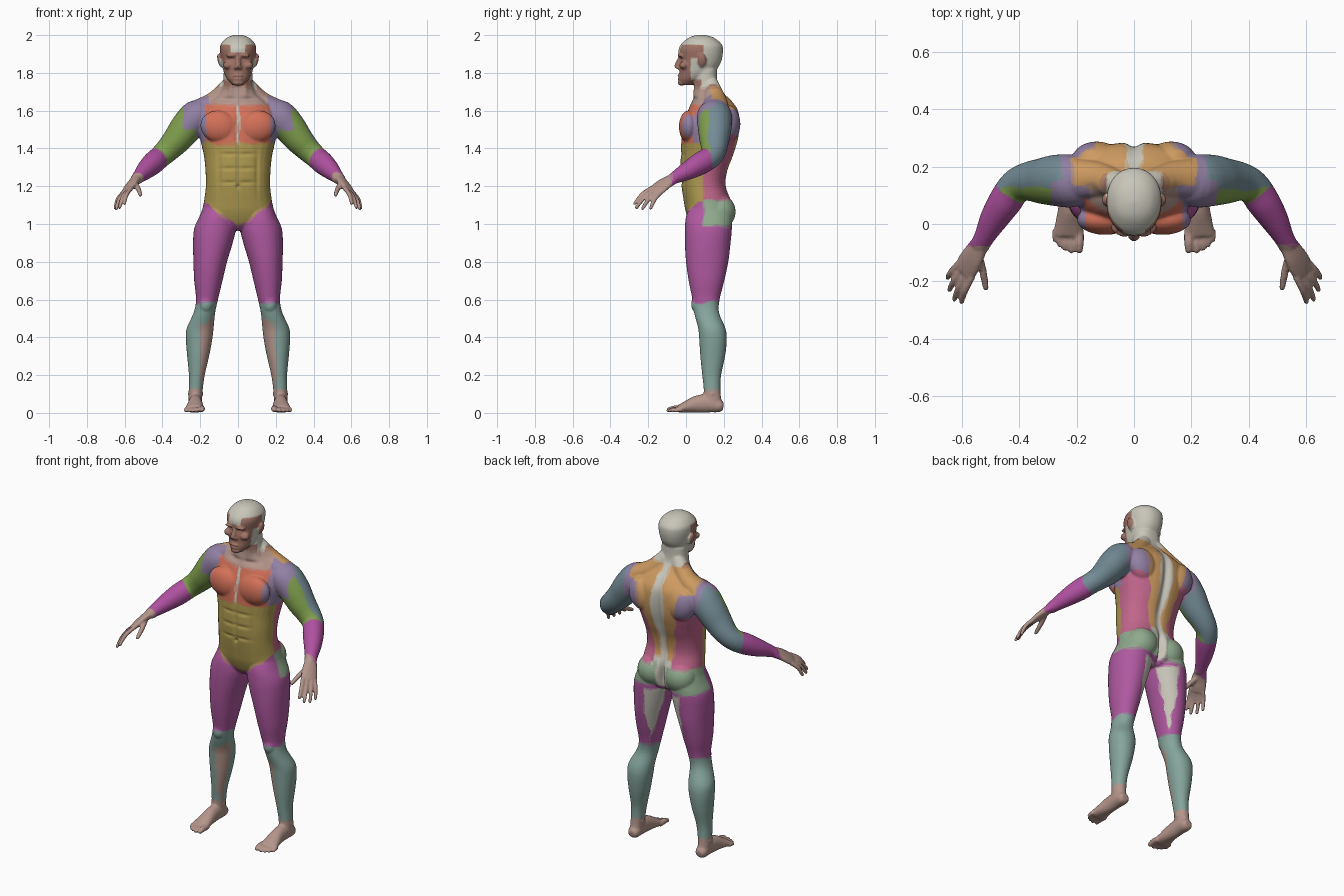
import bpy, bmesh, math
from mathutils import Vector, Matrix, noise

bm = bmesh.new()


def spline(rows, n=4):
    """Smoothly interpolate rows of numbers (Catmull-Rom)."""
    out = []
    for i in range(len(rows) - 1):
        p0, p1, p2, p3 = rows[max(i - 1, 0)], rows[i], rows[i + 1], rows[min(i + 2, len(rows) - 1)]
        for k in range(n):
            t = k / n
            out.append([b + .5 * t * (c - a + t * (2*a - 5*b + 4*c - d + t * (3*(b - c) + d - a)))
                        for a, b, c, d in zip(p0, p1, p2, p3)])
    return out + [list(rows[-1])]


def tube(rows, ref=(0, 0, 1), axis=None, mirror=True, sides=28, power=2.0):
    """Loft ellipses (x, y, z, a, b); a lies along ref, b across it."""
    rows = spline(rows)
    ctr = [Vector(r[:3]) for r in rows]
    for sx in ((1, -1) if mirror else (1,)):
        rings = []
        for i, r in enumerate(rows):
            t = Vector(axis) if axis else (ctr[min(i + 1, len(ctr) - 1)] - ctr[max(i - 1, 0)]).normalized()
            u = Vector(ref)
            u = (u - t * u.dot(t)).normalized()
            v = t.cross(u)
            ring = []
            for k in range(sides):
                c, s = math.cos(math.tau * k / sides), math.sin(math.tau * k / sides)
                f = (abs(c) ** power + abs(s) ** power) ** (-1 / power)
                p = ctr[i] + u * (r[3] * c * f) + v * (r[4] * s * f)
                ring.append(bm.verts.new((p.x * sx, p.y, p.z)))
            rings.append(ring)
        for a, b in zip(rings, rings[1:]):
            for k in range(sides):
                j = (k + 1) % sides
                bm.faces.new((a[k], a[j], b[j], b[k]))
        bm.faces.new(rings[0])
        bm.faces.new(rings[-1])


def stack(rows, mirror=False, power=2.0):
    """Horizontal sections (z, x, half width, y front, y back)."""
    tube([(x, (f + b) / 2, z, w, (b - f) / 2) for z, x, w, f, b in rows],
         (1, 0, 0), (0, 0, 1), mirror, 36, power)


def ball(c, r, mirror=True, rot=0):
    for sx in ((1, -1) if mirror else (1,)):
        m = Matrix.Translation((c[0] * sx, c[1], c[2])) @ Matrix.Rotation(rot * sx, 4, 'Y') @ Matrix.Diagonal((*r, 1))
        bmesh.ops.create_uvsphere(bm, u_segments=24, v_segments=16, radius=1, matrix=m)


def digit(a, b, c, r):
    """Finger or toe with a rounded end."""
    tube([(*a, r, r), (*b, r * 1.02, r * 1.02), (*c, r * .8, r * .8)], sides=14)
    ball(c, (r * .8,) * 3)


# torso and neck
stack([(.965, 0, .09, .06, .19), (1.0, 0, .15, .025, .23), (1.06, 0, .188, .0, .245), (1.12, 0, .18, -.012, .24),
       (1.2, 0, .17, -.024, .212), (1.28, 0, .172, -.03, .22), (1.36, 0, .18, -.028, .25), (1.45, 0, .2, -.025, .277),
       (1.53, 0, .21, -.018, .285), (1.6, 0, .2, .01, .277), (1.65, 0, .15, .03, .245), (1.69, 0, .1, .042, .205),
       (1.74, 0, .08, .045, .17), (1.82, 0, .075, .04, .165)], power=2.35)
# chest, trapezius, shoulder blades, buttocks
ball((.1, .015, 1.515), (.1, .053, .085), rot=-.25)
tube([(.03, .13, 1.74, .05, .04), (.12, .155, 1.655, .05, .06), (.22, .155, 1.595, .06, .075)])
ball((.13, .225, 1.53), (.085, .063, .1), rot=.3)
ball((.092, .18, 1.065), (.09, .083, .09))
# head
stack([(1.735, 0, .028, -.025, .03), (1.765, 0, .056, -.038, .09), (1.8, 0, .074, -.035, .145), (1.84, 0, .084, -.036, .178),
       (1.88, 0, .091, -.036, .192), (1.92, 0, .096, -.04, .196), (1.95, 0, .092, -.027, .19), (1.98, 0, .068, .005, .158),
       (1.995, 0, .04, .035, .125), (2.002, 0, .01, .07, .085)], power=2.15)
# nose, lips, chin, brow, cheekbones, ears
tube([(0, -.03, 1.88, .012, .01), (0, -.045, 1.85, .012, .014), (0, -.05, 1.829, .013, .014)], (0, 1, 0), mirror=False)
ball((.011, -.041, 1.827), (.011, .014, .009))
ball((0, -.036, 1.784), (.026, .012, .007), False)
ball((0, -.034, 1.77), (.024, .012, .008), False)
ball((0, -.025, 1.748), (.03, .018, .016), False)
ball((.034, -.03, 1.892), (.03, .016, .009), rot=.1)
ball((.055, -.012, 1.84), (.025, .024, .02))
ball((.097, .085, 1.865), (.011, .024, .036), rot=.25)
# arms
tube([(.16, .15, 1.6, .06, .075), (.215, .15, 1.572, .088, .092), (.27, .152, 1.515, .086, .09), (.32, .15, 1.45, .077, .08),
      (.37, .148, 1.395, .066, .068), (.413, .13, 1.355, .06, .06), (.452, .075, 1.32, .06, .058),
      (.49, .015, 1.285, .05, .049), (.522, -.045, 1.253, .036, .036), (.54, -.078, 1.234, .028, .034)])
# hands
W = Vector((.66, .66, -.38))
tube([(.535, -.065, 1.24, .032, .026), (.56, -.11, 1.215, .043, .021), (.58, -.145, 1.188, .047, .018),
      (.593, -.168, 1.17, .044, .014)], W)
knuckle = Vector((.588, -.16, 1.176))
tips = ((-.036, (.602, -.272, 1.108)), (-.012, (.627, -.262, 1.088)), (.012, (.644, -.23, 1.082)), (.035, (.65, -.187, 1.084)))
for s, tip in tips:
    k = knuckle + W * s
    digit(k, k.lerp(Vector(tip), .5) + Vector((.006, -.004, .008)), tip, .0118)
digit((.543, -.105, 1.215), (.527, -.165, 1.185), (.517, -.222, 1.155), .0135)
# legs
stack([(1.13, .1, .07, .04, .2), (1.05, .112, .088, .003, .24), (.98, .121, .11, -.006, .243), (.9, .133, .105, -.006, .236),
       (.8, .147, .089, .0, .224), (.7, .157, .075, .014, .203), (.6, .164, .058, .034, .178), (.53, .178, .057, .043, .175),
       (.45, .2, .071, .064, .208), (.39, .206, .07, .07, .216), (.3, .211, .058, .076, .207), (.2, .218, .042, .086, .186),
       (.12, .224, .037, .094, .182), (.05, .227, .035, .09, .19)], True, 2.1)
# kneecap and ankle bones
ball((.17, .06, .575), (.036, .033, .045))
ball((.224, .14, .1), (.043, .018, .018))
# feet and toes
tube([(.226, .198, .032, .018, .022), (.226, .178, .036, .034, .034), (.226, .12, .05, .048, .036), (.226, .06, .046, .046, .038),
      (.228, .0, .031, .031, .047), (.23, -.04, .02, .02, .053)])
for x, y, r in ((.191, -.09, .0165), (.219, -.094, .0125), (.241, -.086, .0115), (.26, -.074, .011), (.276, -.056, .0105)):
    digit((x, -.02, r + .004), (x, y * .7, r + .006), (x, y, r), r)

# fuse all parts into one smooth skin
bmesh.ops.recalc_face_normals(bm, faces=bm.faces)
raw = bpy.data.meshes.new("raw")
bm.to_mesh(raw)
bm.free()
body = bpy.data.objects.new("body", raw)
bpy.context.collection.objects.link(body)
rm = body.modifiers.new("fuse", 'REMESH')
rm.mode, rm.voxel_size = 'VOXEL', .006
sm = body.modifiers.new("soften", 'SMOOTH')
sm.factor, sm.iterations = .5, 4
me = bpy.data.meshes.new_from_object(body.evaluated_get(bpy.context.evaluated_depsgraph_get()))
body.modifiers.clear()
body.data = me

# sculpted grooves and bumps: centre, radii, y offset
dents = [((.035, -.04, 1.868), (.021, .04, .013), .013), ((.035, -.035, 1.866), (.012, .04, .007), -.008),
         ((0, -.04, 1.777), (.022, .03, .0045), .007), ((0, -.04, 1.53), (.016, .05, .08), .014),
         ((0, -.03, 1.3), (.01, .05, .14), .008), ((0, -.03, 1.2), (.009, .05, .011), .012),
         ((0, .27, 1.42), (.022, .09, .26), -.02), ((0, .25, 1.05), (.014, .1, .08), -.04),
         ((.1, -.03, 1.28), (.012, .05, .13), .007), ((.16, .12, 1.69), (.05, .03, .02), .008),
         ((.055, .05, 1.66), (.05, .05, .014), .012), ((.04, .05, 1.73), (.014, .04, .06), -.009)]
dents += [((.045, -.03, z), (.045, .05, .009), .006) for z in (1.22, 1.295, 1.37)]
for v in me.vertices:
    x, y, z = abs(v.co.x), v.co.y, v.co.z
    for c, r, d in dents:
        q = ((x - c[0]) / r[0]) ** 2 + ((y - c[1]) / r[1]) ** 2 + ((z - c[2]) / r[2]) ** 2
        if q < 7:
            v.co.y += d * math.exp(-q)

# muscle-group colours (display values)
col = dict(scalp=(.78, .77, .72), face=(.62, .45, .4), skin=(.7, .58, .54), chest=(.82, .44, .35), belly=(.68, .6, .32),
           shoulder=(.57, .5, .64), biceps=(.5, .62, .31), triceps=(.45, .54, .58), forearm=(.68, .32, .62),
           thigh=(.68, .35, .62), shin=(.52, .64, .61), trapezius=(.8, .6, .38), flank=(.75, .4, .54), glute=(.56, .66, .55))


def region(p):
    x, y, z = abs(p.x), p.y, p.z
    if z > 1.73:
        if (y < .025 and z < 1.91) or (y < .09 and .04 < x and 1.88 < z < 1.95):
            return 'face'
        return 'face' if x > .097 or z < 1.765 and y < .08 else 'scalp'
    if x > .3 and z > 1.05 or x > .215 and z > 1.3:
        if y < -.075:
            return 'skin'
        if (x - .405) * .55 - (y - .13) * .83 - (z - 1.36) * .3 > .035:
            return 'forearm'
        if z > 1.5 and x < .29 and (y < .15 or x < .25):
            return 'shoulder'
        return 'biceps' if y < .125 else 'triceps'
    if z > 1.13 and y > .13:
        if x < .02 + max(0, .03 - abs(z - 1.5) * .15) or z < 1.17 and x < .06:
            return 'scalp'
        if x < .05 + (z - 1.15) * .2 or z > 1.61:
            return 'trapezius'
        return 'shoulder' if z > 1.47 else 'flank'
    if z > 1.635:
        return 'skin' if x < .15 else 'shoulder'
    if z > 1.43 and y < .13:
        if x < .008:
            return 'scalp'
        return 'chest' if x < .17 else 'shoulder'
    if .99 < z <= 1.13 and y > .09:
        return 'scalp' if x < .035 else 'glute'
    if z > .985 + x * .75:
        return 'belly' if y < .09 else 'flank'
    if z > .59:
        return 'scalp' if x < .12 and y > .16 and z < .97 else 'thigh'
    if z < .13:
        return 'skin'
    return 'skin' if x < .2 and .06 < y < .12 and z < .5 else 'shin'


# borders fade by mixing two wobbling samples
slots = {}


def slot(a, b):
    key = tuple(sorted((a, b)))
    if key not in slots:
        m = bpy.data.materials.new("_".join(sorted(set(key))))
        m.diffuse_color = (*[((i + j) / 2) ** 2.2 for i, j in zip(col[a], col[b])], 1)
        me.materials.append(m)
        slots[key] = len(me.materials) - 1
    return slots[key]


me.materials.clear()
for f in me.polygons:
    p = f.center
    amp = .006 if p.z > 1.73 else .018
    n1, n2 = noise.noise_vector(p * 14), noise.noise_vector(p * 14 + Vector((9, 5, 3)))
    f.material_index = slot(region(p + n1 * amp), region(p + n2 * amp + Vector((0, 0, amp * .5))))
    f.use_smooth = True
